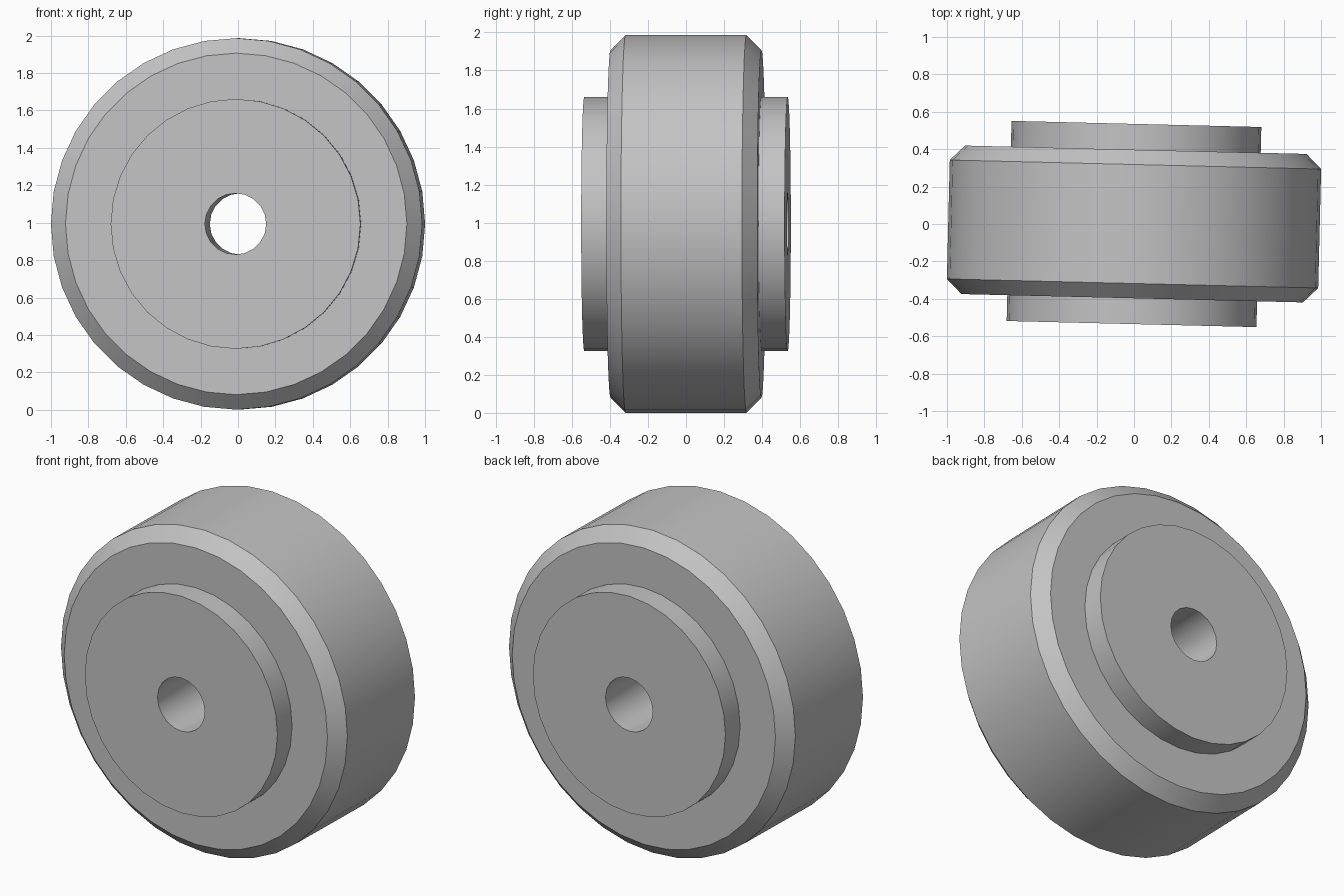
import bpy, math
from mathutils import Matrix

if "Cube" in bpy.data.objects:
    bpy.data.objects.remove(bpy.data.objects["Cube"], do_unlink=True)

CENTRE_Z = 0.9935
TURN = math.radians(-1.4)   # the wheel stands slightly turned about z

grey = bpy.data.materials.new("plain grey")
grey.use_nodes = True
colour = (0.55, 0.55, 0.55, 1)
grey.diffuse_color = colour
grey.node_tree.nodes["Principled BSDF"].inputs["Base Color"].default_value = colour


def turned_solid(name, profile, sides):
    """Solid of revolution about y from (radius, y) points, with flat end caps."""
    verts, faces = [], []
    for radius, y in profile:
        for i in range(sides):
            a = 2 * math.pi * i / sides
            verts.append((radius * math.cos(a), y, radius * math.sin(a)))
    for ring in range(len(profile) - 1):
        for i in range(sides):
            j = (i + 1) % sides
            a, b = ring * sides, (ring + 1) * sides
            faces.append((a + i, b + i, b + j, a + j))
    last = (len(profile) - 1) * sides
    faces.append(tuple(range(sides)))
    faces.append(tuple(last + i for i in reversed(range(sides))))
    mesh = bpy.data.meshes.new(name)
    mesh.from_pydata(verts, [], faces)
    mesh.transform(Matrix.Translation((0, 0, CENTRE_Z)) @ Matrix.Rotation(TURN, 4, "Z"))
    mesh.materials.append(grey)
    obj = bpy.data.objects.new(name, mesh)
    bpy.context.collection.objects.link(obj)
    return obj


def combine(target, other, operation):
    """Apply a boolean and remove the helper."""
    mod = target.modifiers.new(operation, "BOOLEAN")
    mod.operation = operation
    mod.solver = "EXACT"
    mod.object = other
    bpy.ops.object.modifier_apply(modifier=mod.name)
    bpy.data.objects.remove(other, do_unlink=True)


# Chamfered rim, raised hub on both sides and through bore
wheel = turned_solid("wheel", [(0.913, -0.397), (0.993, -0.318),
                               (0.993, 0.318), (0.913, 0.397)], 36)
hub = turned_solid("hub", [(0.668, -0.535), (0.668, 0.535)], 32)
bore = turned_solid("bore_cutter", [(0.164, -0.8), (0.164, 0.8)], 20)
hub.hide_render = bore.hide_render = True

bpy.ops.object.select_all(action="DESELECT")
wheel.select_set(True)
bpy.context.view_layer.objects.active = wheel
combine(wheel, hub, "UNION")
combine(wheel, bore, "DIFFERENCE")
bpy.ops.object.shade_smooth_by_angle(angle=math.radians(30))
